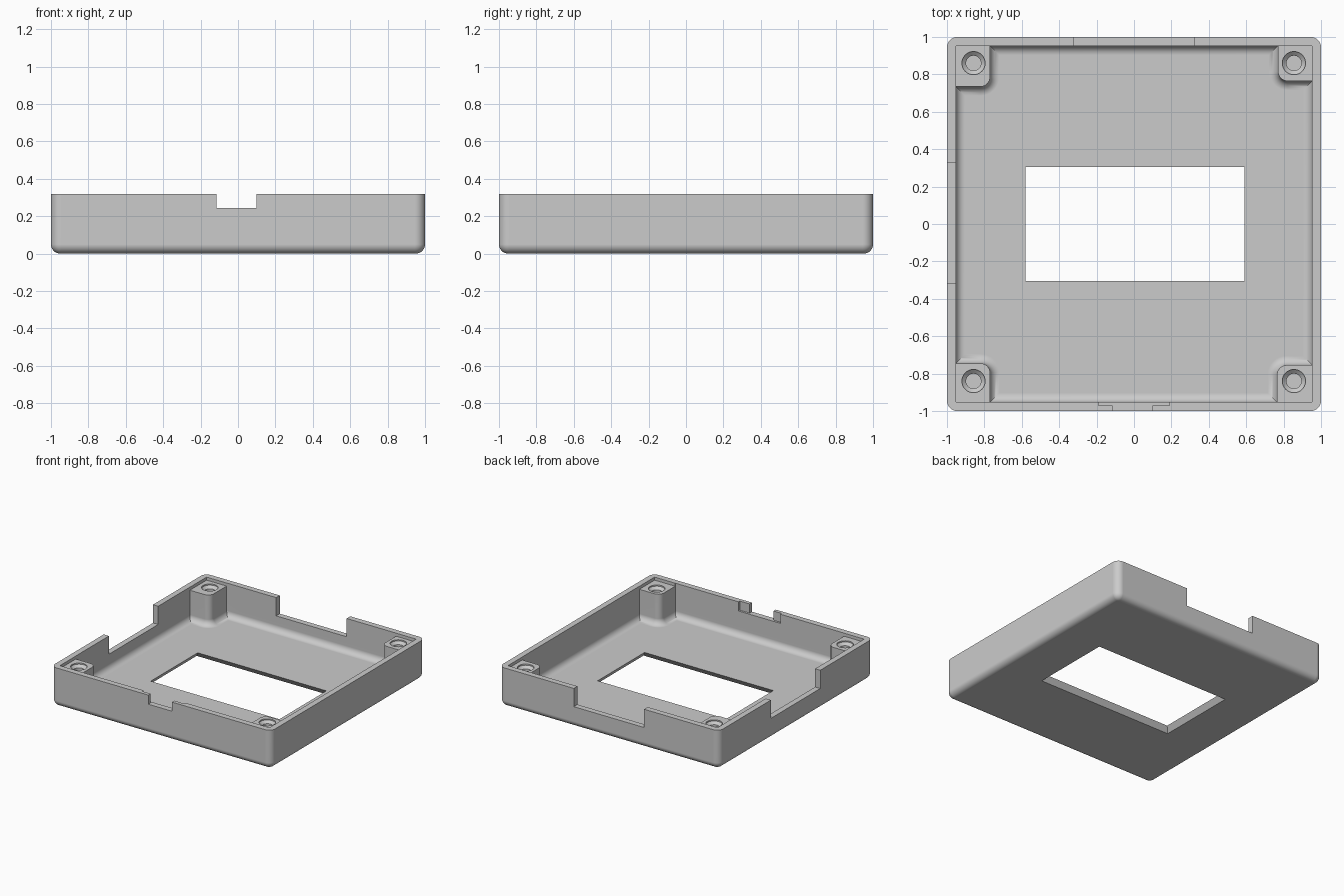
import bpy
import bmesh
from math import sin, cos, pi

if "Cube" in bpy.data.objects:
    bpy.data.objects.remove(bpy.data.objects["Cube"], do_unlink=True)

HEIGHT = 0.32
FLOOR = 0.045
POST_TOP = 0.295
WALL = 0.953          # half size of the cavity
FILLET = 0.05
STEPS = 8

grey = bpy.data.materials.new("light grey plastic")
grey.use_nodes = True
grey.diffuse_color = (0.6, 0.6, 0.6, 1)
grey.node_tree.nodes["Principled BSDF"].inputs["Base Color"].default_value = (0.6, 0.6, 0.6, 1)


def rect(x0, x1, y0, y1):
    return [(x0, y0), (x1, y0), (x1, y1), (x0, y1)]


def circle(cx, cy, r, n=32):
    return [(cx + r * cos(2 * pi * i / n), cy + r * sin(2 * pi * i / n)) for i in range(n)]


def loft(name, sections):
    """Solid through counter-clockwise outlines listed from low to high."""
    bm = bmesh.new()
    rings = [[bm.verts.new((x, y, z)) for x, y in outline] for outline, z in sections]
    n = len(rings[0])
    bm.faces.new(rings[0][::-1])
    bm.faces.new(rings[-1])
    for low, high in zip(rings, rings[1:]):
        for i in range(n):
            j = (i + 1) % n
            bm.faces.new((low[i], low[j], high[j], high[i]))
    bm.normal_update()
    mesh = bpy.data.meshes.new(name)
    bm.to_mesh(mesh)
    bm.free()
    obj = bpy.data.objects.new(name, mesh)
    bpy.context.collection.objects.link(obj)
    mesh.materials.append(grey)
    return obj


def filleted(outline, bottom, top):
    """Sections whose outline is inset along a quarter circle at the bottom."""
    sections = []
    for i in range(STEPS + 1):
        t = i / STEPS * pi / 2
        sections.append((outline(FILLET * (1 - sin(t))), bottom + FILLET * (1 - cos(t))))
    return sections + [(outline(0), top)]


# Outer outline with rounded corners
def outer_outline(inset):
    pts, c, r = [], 0.945, 0.055 - inset
    for k, (sx, sy) in enumerate(((1, 1), (-1, 1), (-1, -1), (1, -1))):
        for i in range(STEPS + 1):
            a = (k + i / STEPS) * pi / 2
            pts.append((sx * c + r * cos(a), sy * c + r * sin(a)))
    return pts


# Cavity outline that leaves a rounded screw post in each corner
def cavity_outline(inset):
    outline, w, r = [], WALL - inset, 0.05 + inset
    for sx, sy, px, py in ((-1, -1, 0.77, 0.745), (1, -1, 0.765, 0.755),
                           (1, 1, 0.77, 0.765), (-1, 1, 0.77, 0.735)):
        pts = [(sx * w, sy * (py - inset))]
        for i in range(STEPS + 1):
            t = i / STEPS * pi / 2
            pts.append((sx * (px + 0.05 - r * sin(t)), sy * (py + 0.05 - r * cos(t))))
        pts.append((sx * (px - inset), sy * w))
        outline += pts if sx * sy > 0 else pts[::-1]
    return outline


tray = loft("enclosure_tray", filleted(outer_outline, 0, HEIGHT))

rim = WALL - 0.001
front_slot = [(-0.115, -1.1), (0.1, -1.1), (0.1, -0.97), (0.19, -0.97),
              (0.19, -0.9), (-0.19, -0.9), (-0.19, -0.97), (-0.115, -0.97)]
cutters = [
    # Main cavity with filleted floor, then the space above the posts
    loft("cavity_cutter", filleted(cavity_outline, FLOOR, 0.4)),
    loft("rim_cutter", [(rect(-rim, rim, -rim, rim), POST_TOP),
                        (rect(-rim, rim, -rim, rim), 0.41)]),
    # Display window, wider on the outside
    loft("window_cutter", [(rect(-0.62, 0.63, -0.345, 0.345), -0.015),
                           (rect(-0.57, 0.58, -0.295, 0.295), 0.06)]),
]

# Wall notches: back, right-hand side, and the stepped front slot
for name, outline, z in (("back_notch", rect(-0.32, 0.32, 0.9, 1.1), 0.17),
                         ("side_notch", rect(-1.1, -0.9, -0.315, 0.325), 0.17),
                         ("front_slot", front_slot, 0.245)):
    cutters.append(loft(name + "_cutter", [(outline, z), (outline, 0.4)]))

# Countersunk blind screw holes
for x in (-0.858, 0.855):
    for y in (-0.84, 0.86):
        cutters.append(loft("screw_hole_cutter", [
            (circle(x, y, 0.04), 0.1), (circle(x, y, 0.04), 0.265),
            (circle(x, y, 0.062), 0.285), (circle(x, y, 0.062), 0.31)]))

bpy.ops.object.select_all(action='DESELECT')
bpy.context.view_layer.objects.active = tray
tray.select_set(True)
for cutter in cutters:
    mod = tray.modifiers.new("cut", 'BOOLEAN')
    mod.operation = 'DIFFERENCE'
    mod.solver = 'EXACT'
    mod.object = cutter
    bpy.ops.object.modifier_apply(modifier=mod.name)
    bpy.data.objects.remove(cutter, do_unlink=True)

# Smooth fillets, crisp corners
bpy.ops.object.shade_smooth_by_angle(angle=pi / 6)
weighted = tray.modifiers.new("flat_faces", 'WEIGHTED_NORMAL')
weighted.keep_sharp = True
